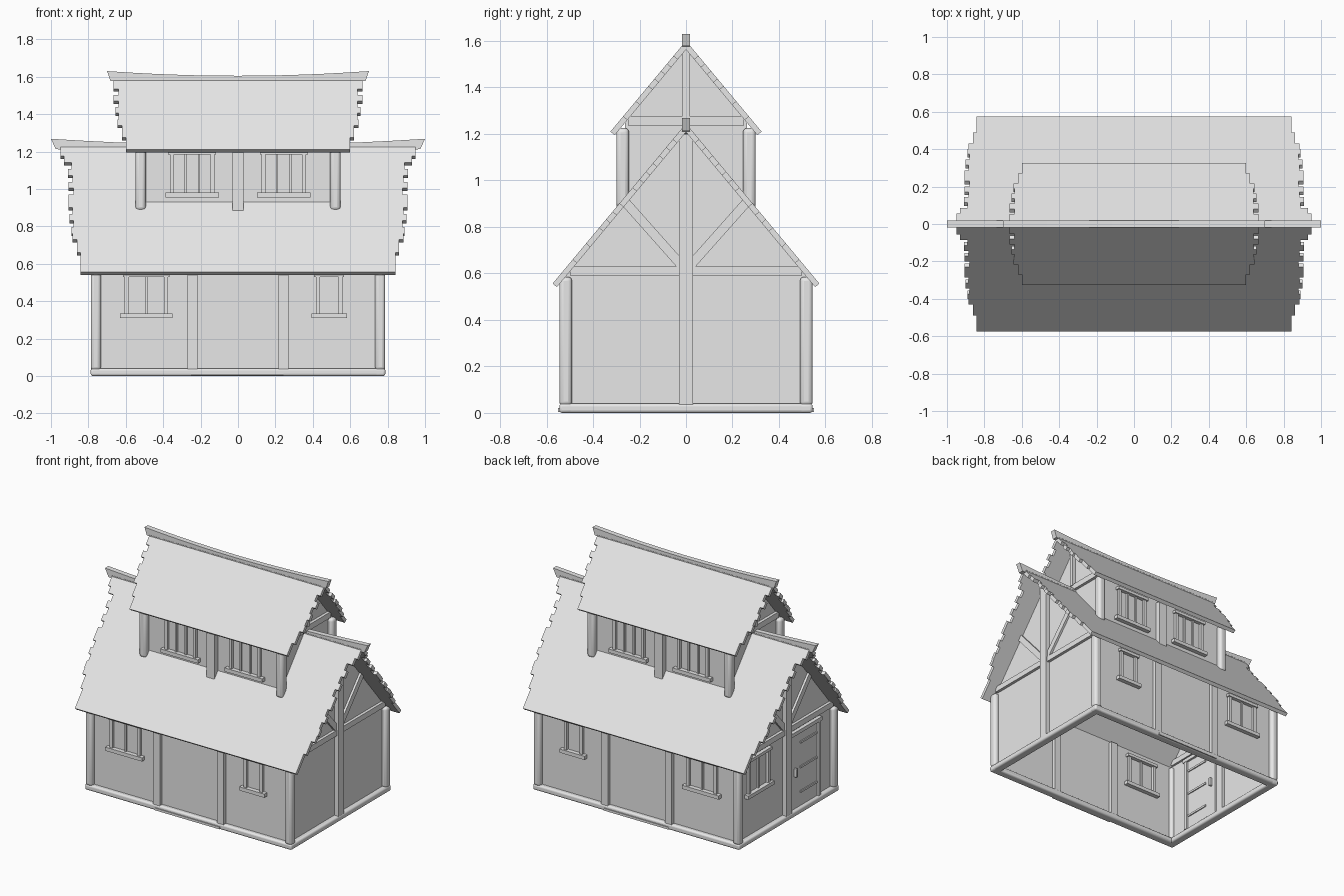
import bpy, bmesh
from math import sqrt, atan2
from mathutils import Matrix, Vector

if "Cube" in bpy.data.objects:
    bpy.data.objects.remove(bpy.data.objects["Cube"], do_unlink=True)

grey = bpy.data.materials.new("plain grey")
grey.use_nodes = True
grey.diffuse_color = (0.8, 0.8, 0.8, 1)
grey.node_tree.nodes["Principled BSDF"].inputs["Base Color"].default_value = (0.8, 0.8, 0.8, 1)

PITCH = 1.2          # rise per unit of run on both roofs
THICK = 0.024        # roof slab thickness
DROP = THICK * sqrt(1 + PITCH ** 2)


def finish(name, bm, bevel=0.0):
    bmesh.ops.recalc_face_normals(bm, faces=bm.faces)
    mesh = bpy.data.meshes.new(name)
    bm.to_mesh(mesh)
    bm.free()
    mesh.materials.append(grey)
    obj = bpy.data.objects.new(name, mesh)
    bpy.context.collection.objects.link(obj)
    if bevel:
        mod = obj.modifiers.new("rounding", "BEVEL")
        mod.width, mod.segments = bevel, 3
        bpy.ops.object.select_all(action="DESELECT")
        obj.select_set(True)
        bpy.context.view_layer.objects.active = obj
        bpy.ops.object.shade_smooth_by_angle()
    return obj


def add_box(bm, x, y, z, tilt=0.0):
    """Box from three (low, high) ranges, optionally tilted about x."""
    size = Matrix.Diagonal((x[1] - x[0], y[1] - y[0], z[1] - z[0], 1))
    mid = Vector([(r[0] + r[1]) / 2 for r in (x, y, z)])
    bmesh.ops.create_cube(bm, size=1, matrix=Matrix.Translation(mid) @ Matrix.Rotation(tilt, 4, "X") @ size)


def box(name, x, y, z, bevel=0.0, tilt=0.0):
    bm = bmesh.new()
    add_box(bm, x, y, z, tilt)
    return finish(name, bm, bevel)


def span(a, b, side):
    """Range a..b, mirrored when side is negative."""
    return (a, b) if side > 0 else (-b, -a)


def shell(name, hx, hy, bottom, apex):
    """Hollow walls with gabled ends, open below."""
    bm = bmesh.new()
    eave = apex - PITCH * hy
    profile = [(-hy, bottom), (-hy, eave), (0, apex), (hy, eave), (hy, bottom)]
    ends = [[bm.verts.new((x, y, z)) for y, z in profile] for x in (-hx, hx)]
    for end in ends:
        bm.faces.new(end)
    for i in (0, 3):
        bm.faces.new((ends[0][i], ends[0][i + 1], ends[1][i + 1], ends[1][i]))
    return finish(name, bm)


def roof(name, apex, reach, widths):
    """Two slabs with ragged stepped ends; one half width per course."""
    n = len(widths)
    for side, label in ((-1, "front"), (1, "back")):
        bm = bmesh.new()
        edge = []
        for i, w in enumerate(widths):
            edge += [(w, reach * i / n), (w, reach * (i + 1) / n)]
        outline = edge + [(-w, y) for w, y in reversed(edge)]
        verts = [bm.verts.new((x, side * y, apex - PITCH * y)) for x, y in outline]
        face = bm.faces.new(verts)
        inward = Vector((0, -side * PITCH, -1)).normalized() * THICK
        new = bmesh.ops.extrude_face_region(bm, geom=[face], use_keep_orig=True)["geom"]
        bmesh.ops.translate(bm, verts=[v for v in new if isinstance(v, bmesh.types.BMVert)], vec=inward)
        finish(f"{name}_{label}", bm)


def ridge(name, half, low, rise, height):
    """Ridge beam sagging in the middle, with slanted ends."""
    bm = bmesh.new()
    rings = []
    for i in range(-6, 7):
        t = i / 6
        z = low + rise * t * t
        x = half * t
        rings.append([bm.verts.new(p) for p in ((x, -.018, z), (x, .018, z),
                      (x * .975, .018, z - height), (x * .975, -.018, z - height))])
    for a, b in zip(rings, rings[1:]):
        for k in range(4):
            bm.faces.new((a[k], a[(k + 1) % 4], b[(k + 1) % 4], b[k]))
    bm.faces.new(rings[0])
    bm.faces.new(rings[-1])
    finish(name, bm)


def window(name, wall, at, mid, half, low, high, lights):
    """Frame, lintel, sill and bars standing through a wall on axis x or y."""
    bm = bmesh.new()

    def piece(u, z, depth):
        d = (at - depth, at + depth)
        if wall == "x":
            add_box(bm, d, u, z)
        else:
            add_box(bm, u, d, z)

    piece((mid - half - .035, mid + half + .035), (low, low + .025), .03)
    piece((mid - half - .02, mid + half + .02), (high - .02, high), .026)
    for s in (-1, 1):
        jamb = mid + s * half
        piece((jamb - .011, jamb + .011), (low + .025, high - .02), .018)
    for i in range(1, lights):
        bar = mid - half + 2 * half * i / lights
        piece((bar - .006, bar + .006), (low + .025, high - .02), .012)
    finish(name, bm)


# Walls
shell("main_walls", .755, .515, .02, 1.245 - DROP)
shell("upper_walls", .515, .262, .85, 1.6 - DROP)

# Roofs and ridge beams
roof("main_roof", 1.245, .574, [.95, .95, .93, .89, .91, .885, .905, .88, .905, .905,
                                .885, .9, .88, .89, .885, .86, .86, .842, .842, .842])
roof("upper_roof", 1.6, .325, [.665, .665, .64, .665, .64, .655, .64, .645, .62, .62, .6, .6])
ridge("main_ridge", 1.0, 1.235, .033, .055)
ridge("upper_ridge", .7, 1.605, .025, .052)

# Sill beams around the foot
for s, label in ((-1, "front"), (1, "back")):
    box(f"base_beam_{label}", (-.788, .788), span(.485, .545, s), (0, .04), .012)
    box(f"base_plinth_{label}", (-.25, .243), span(.5, .55, s), (.004, .02))
for s, label in ((-1, "right"), (1, "left")):
    box(f"base_beam_{label}", span(.728, .788, s), (-.545, .545), (0, .04), .012)

# Posts and windows of the long sides
for s, label in ((-1, "front"), (1, "back")):
    for sx, end in ((-1, "right"), (1, "left")):
        box(f"corner_post_{label}_{end}", span(.733, .787, sx), span(.49, .545, s), (.03, .585), .018)
        box(f"wall_post_{label}_{end}", span(.217, .269, sx), span(.49, .54, s), (.03, .58))
        box(f"upper_corner_post_{label}_{end}", span(.493, .548, sx), span(.245, .3, s), (.885, 1.225), .018)
        window(f"upper_window_{label}_{end}", "y", s * .262, sx * .245, .108, .955, 1.205, 3)
    box(f"upper_middle_post_{label}", (-.03, .03), span(.245, .3, s), (.885, 1.21))
    window(f"wide_window_{label}", "y", s * .515, -.49, .105, .31, .55, 2)
    window(f"narrow_window_{label}", "y", s * .515, .487, .06, .31, .55, 1)

# Gable timbers
for s, label in ((-1, "right"), (1, "left")):
    box(f"gable_post_{label}", span(.735, .785, s), (-.03, .03), (.03, 1.2))
    box(f"gable_beam_{label}", span(.74, .775, s), (-.5, .5), (.592, .63))
    box(f"upper_gable_beam_{label}", span(.5, .535, s), (-.25, .25), (1.237, 1.277))
    box(f"upper_gable_post_{label}", span(.5, .54, s), (-.014, .014), (1.27, 1.57))
    for sy, way in ((-1, "front"), (1, "back")):
        y, z, length = sy * .135, .765, .185
        box(f"gable_brace_{label}_{way}", span(.74, .77, s), (y - length, y + length),
            (z - .02, z + .02), tilt=sy * atan2(.27, .24))

# Right gable window, door with straps and handle
window("gable_window", "x", -.755, .3, .105, .31, .575, 2)
box("door_leaf", (-.765, -.745), (-.335, -.055), (.04, .55))
for i in range(3):
    z = .13 + .17 * i
    box(f"door_strap_{i + 1}", (-.772, -.738), (-.33, -.15), (z, z + .014))
box("door_handle", (-.785, -.725), (-.1, -.085), (.26, .32), .004)
box("door_lintel", (-.78, -.73), (-.37, -.03), (.55, .575))
box("door_jamb", (-.778, -.732), (-.36, -.335), (.04, .55))
